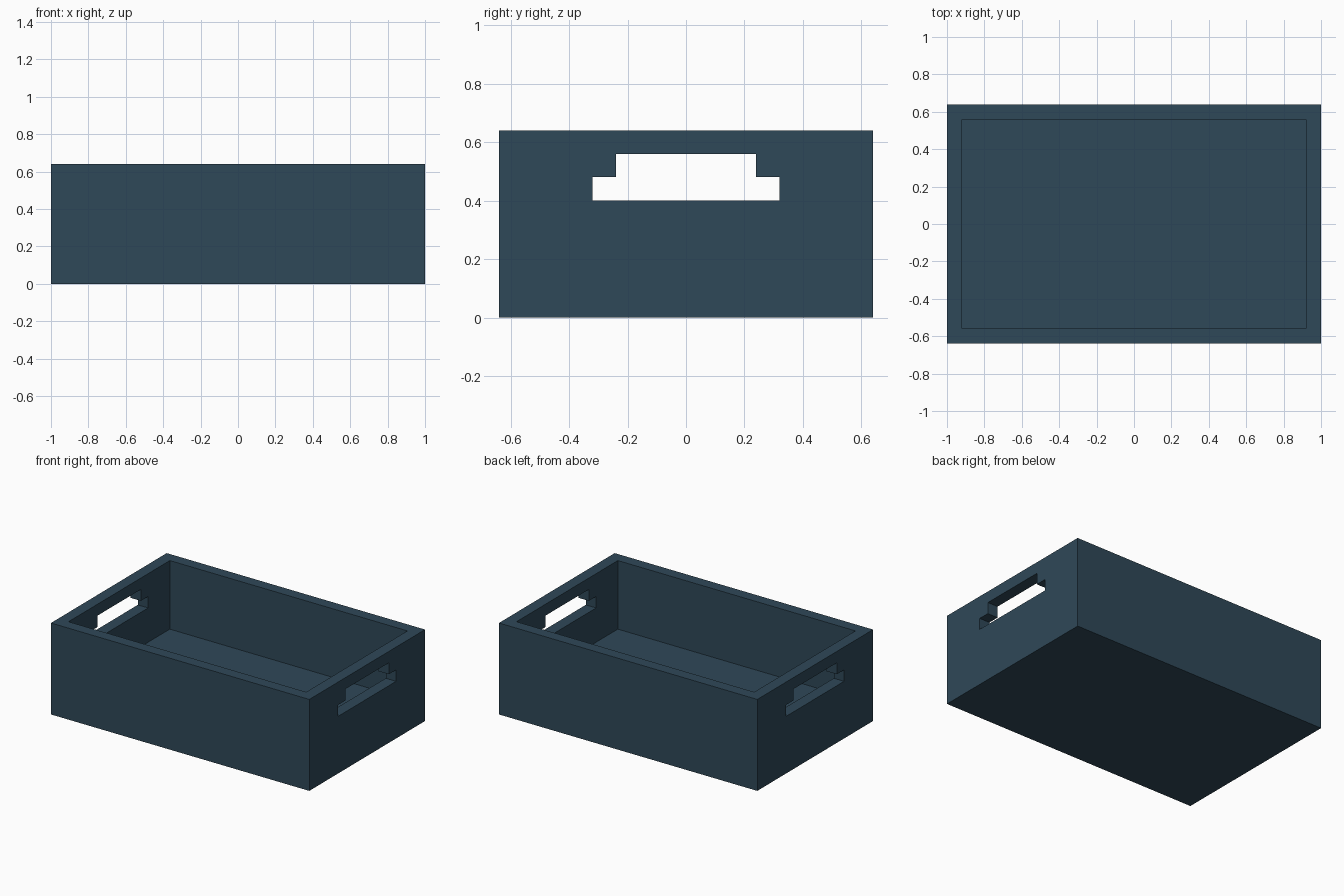
import bpy, bmesh

if "Cube" in bpy.data.objects:
    bpy.data.objects.remove(bpy.data.objects["Cube"])

L, W, H = 2.0, 1.28, 0.64   # outer size
T = 0.08                    # wall thickness
FLOOR = 0.16                # top of the floor

mat = bpy.data.materials.new("dark slate blue")
mat.diffuse_color = (0.028, 0.065, 0.098, 1)
mat.use_nodes = True
mat.node_tree.nodes["Principled BSDF"].inputs["Base Color"].default_value = mat.diffuse_color


def prism(name, profile, x0, x1):
    """Extrude a (y, z) profile along x."""
    bm = bmesh.new()
    face = bm.faces.new([bm.verts.new((x0, y, z)) for y, z in profile])
    ext = bmesh.ops.extrude_face_region(bm, geom=[face])
    verts = [g for g in ext["geom"] if isinstance(g, bmesh.types.BMVert)]
    bmesh.ops.translate(bm, verts=verts, vec=(x1 - x0, 0, 0))
    bmesh.ops.recalc_face_normals(bm, faces=bm.faces)
    mesh = bpy.data.meshes.new(name)
    bm.to_mesh(mesh)
    bm.free()
    mesh.materials.append(mat)
    obj = bpy.data.objects.new(name, mesh)
    bpy.context.collection.objects.link(obj)
    return obj


def rect(hw, z0, z1):
    return [(-hw, z0), (hw, z0), (hw, z1), (-hw, z1)]


# Crate body
crate = prism("crate", rect(W / 2, 0, H), -L / 2, L / 2)

# Inner hollow, open at the top
hollow = prism("hollow_cutter", rect(W / 2 - T, FLOOR, H + 0.2), -L / 2 + T, L / 2 - T)

# Stepped hand holes through both end walls
half = [(0.32, 0.40), (0.32, 0.48), (0.24, 0.48), (0.24, 0.56)]
grip = half + [(-y, z) for y, z in reversed(half)]
handles = prism("handle_cutter", grip, -L / 2 - 0.2, L / 2 + 0.2)

for cutter in (hollow, handles):
    cutter.hide_render = True
    mod = crate.modifiers.new(cutter.name, 'BOOLEAN')
    mod.operation = 'DIFFERENCE'
    mod.solver = 'EXACT'
    mod.object = cutter

# Bake the cuts and drop the cutters
bpy.context.view_layer.update()
deps = bpy.context.evaluated_depsgraph_get()
result = bpy.data.meshes.new_from_object(crate.evaluated_get(deps))
crate.modifiers.clear()
crate.data = result
for cutter in (hollow, handles):
    bpy.data.objects.remove(cutter)
